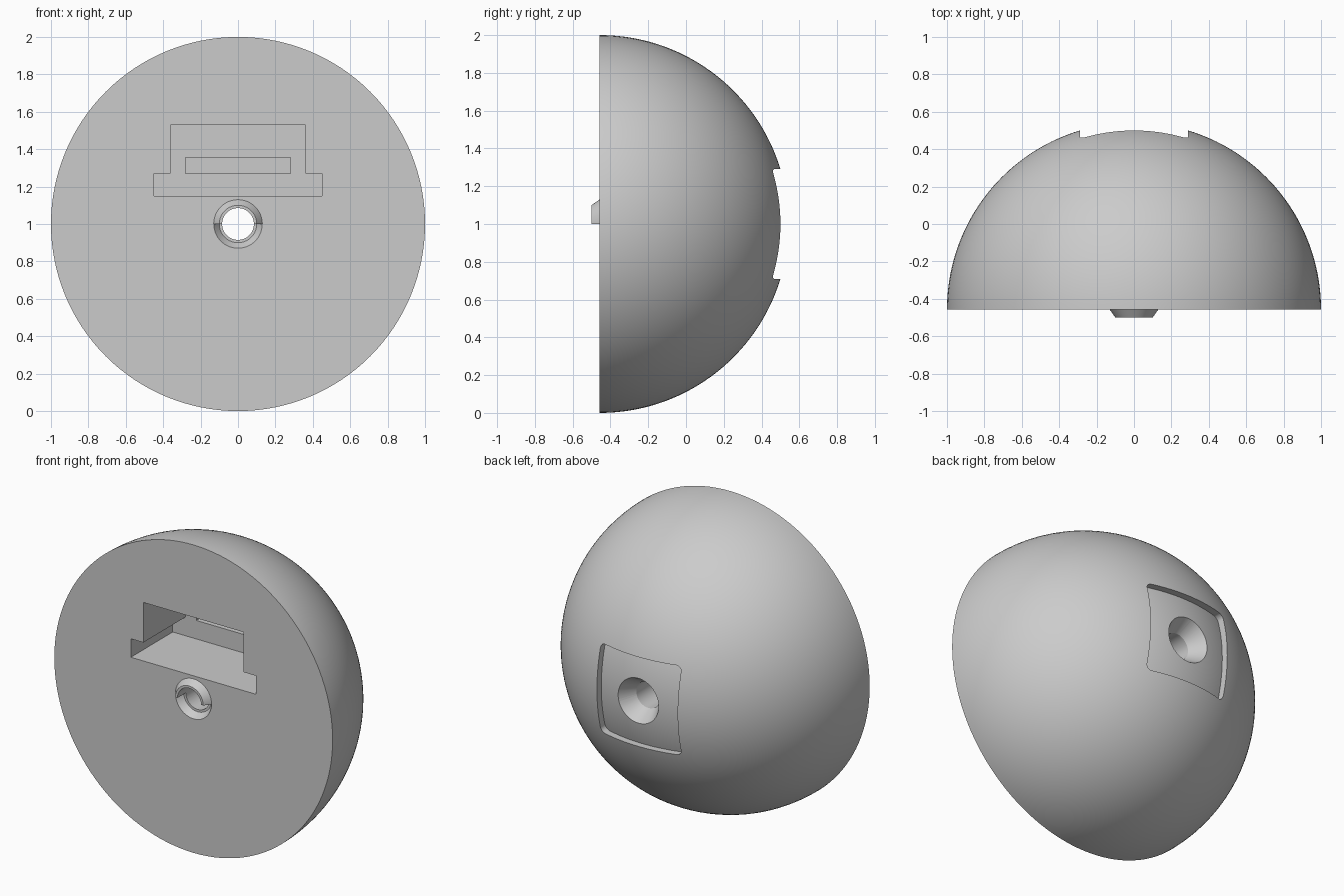
import bpy, bmesh
from math import pi, sin, cos

if "Cube" in bpy.data.objects:
    bpy.data.objects.remove(bpy.data.objects["Cube"])

FLAT = -0.457      # y of the flat face, also the sphere centre
MID = 1.0          # z of the axis
SEG = 128

grey = bpy.data.materials.new("light grey")
grey.use_nodes = True
colour = (0.6, 0.6, 0.6, 1)
grey.diffuse_color = colour
grey.node_tree.nodes["Principled BSDF"].inputs["Base Color"].default_value = colour


def finish(name, bm):
    bmesh.ops.remove_doubles(bm, verts=bm.verts, dist=1e-5)
    bmesh.ops.recalc_face_normals(bm, faces=bm.faces)
    mesh = bpy.data.meshes.new(name)
    bm.to_mesh(mesh)
    bm.free()
    mesh.materials.append(grey)
    obj = bpy.data.objects.new(name, mesh)
    bpy.context.collection.objects.link(obj)
    return obj


def lathe(name, profile, start=0, sweep=2 * pi, seg=SEG):
    """Turn a closed (radius, depth) outline about the y axis."""
    bm = bmesh.new()
    rings = []
    for i in range(seg + 1):
        a = start + sweep * i / seg
        rings.append([bm.verts.new((r * cos(a), FLAT + d, MID + r * sin(a)))
                      for r, d in profile])
    n = len(profile)
    for one, two in zip(rings, rings[1:]):
        for j in range(n):
            k = (j + 1) % n
            if profile[j][0] or profile[k][0]:
                bm.faces.new((one[j], one[k], two[k], two[j]))
    if sweep < 2 * pi:
        bm.faces.new(rings[0])
        bm.faces.new(rings[-1])
    bmesh.ops.dissolve_degenerate(bm, edges=bm.edges, dist=1e-6)
    return finish(name, bm)


def prism(name, outline, near, far):
    """Extrude an (x, z) outline along the depth."""
    bm = bmesh.new()
    face = bm.faces.new([bm.verts.new((x, FLAT + near, z)) for x, z in outline])
    grown = bmesh.ops.extrude_face_region(bm, geom=[face])["geom"]
    verts = [g for g in grown if isinstance(g, bmesh.types.BMVert)]
    bmesh.ops.translate(bm, verts=verts, vec=(0, far - near, 0))
    return finish(name, bm)


def combine(target, tool, operation="DIFFERENCE"):
    mod = target.modifiers.new("cut", "BOOLEAN")
    mod.operation = operation
    mod.solver = "EXACT"
    mod.object = tool
    bpy.context.view_layer.objects.active = target
    bpy.ops.object.modifier_apply(modifier=mod.name)
    bpy.data.objects.remove(tool)


def dome(name, radius, steps=48):
    arc = [(radius * cos(pi / 2 * i / steps), radius * sin(pi / 2 * i / steps))
           for i in range(steps)]
    return lathe(name, [(0, 0)] + arc + [(0, radius)])


# Half ball body
body = dome("half_ball", 1.0)

# Shallow rounded square recess that follows the curve of the back
half, corner = 0.29, 0.035
square = []
for q in range(4):
    sx, sz = ((1, 1), (-1, 1), (-1, -1), (1, -1))[q]
    for i in range(7):
        a = pi / 2 * (q + i / 6)
        square.append((sx * (half - corner) + corner * cos(a),
                       MID + sz * (half - corner) + corner * sin(a)))
recess = prism("recess_cutter", square, 0.5, 1.2)
combine(recess, dome("recess_floor", 0.957))
combine(body, recess)

# Half ring key: raised above the axis, sunken below it
combine(body, lathe("raised_key", [(0, 0.03), (0.13, 0.03), (0.13, 0), (0.1, -0.043), (0, -0.043)],
                    0, pi, 48), "UNION")
combine(body, lathe("sunken_key", [(0, -0.03), (0.15, -0.03), (0.1, 0.043), (0, 0.043)],
                    pi, pi, 48))

# Through hole with a countersink at the back
combine(body, lathe("screw_hole", [(0, -0.2), (0.085, -0.2), (0.085, 0.845),
                                   (0.175, 0.995), (0, 0.995)], seg=64))

# Stepped pocket in the flat face, with a narrow tunnel behind it
side = [(0.36, 1.53), (0.36, 1.27), (0.45, 1.27), (0.45, 1.15)]
combine(body, prism("pocket", side + [(-x, z) for x, z in reversed(side)], -0.1, 0.43))
combine(body, prism("tunnel", [(-0.28, 1.27), (0.28, 1.27), (0.28, 1.355), (-0.28, 1.355)],
                    0.4, 0.58))

bpy.ops.object.select_all(action="DESELECT")
body.select_set(True)
bpy.context.view_layer.objects.active = body
bpy.ops.object.shade_smooth_by_angle(angle=pi / 7)
